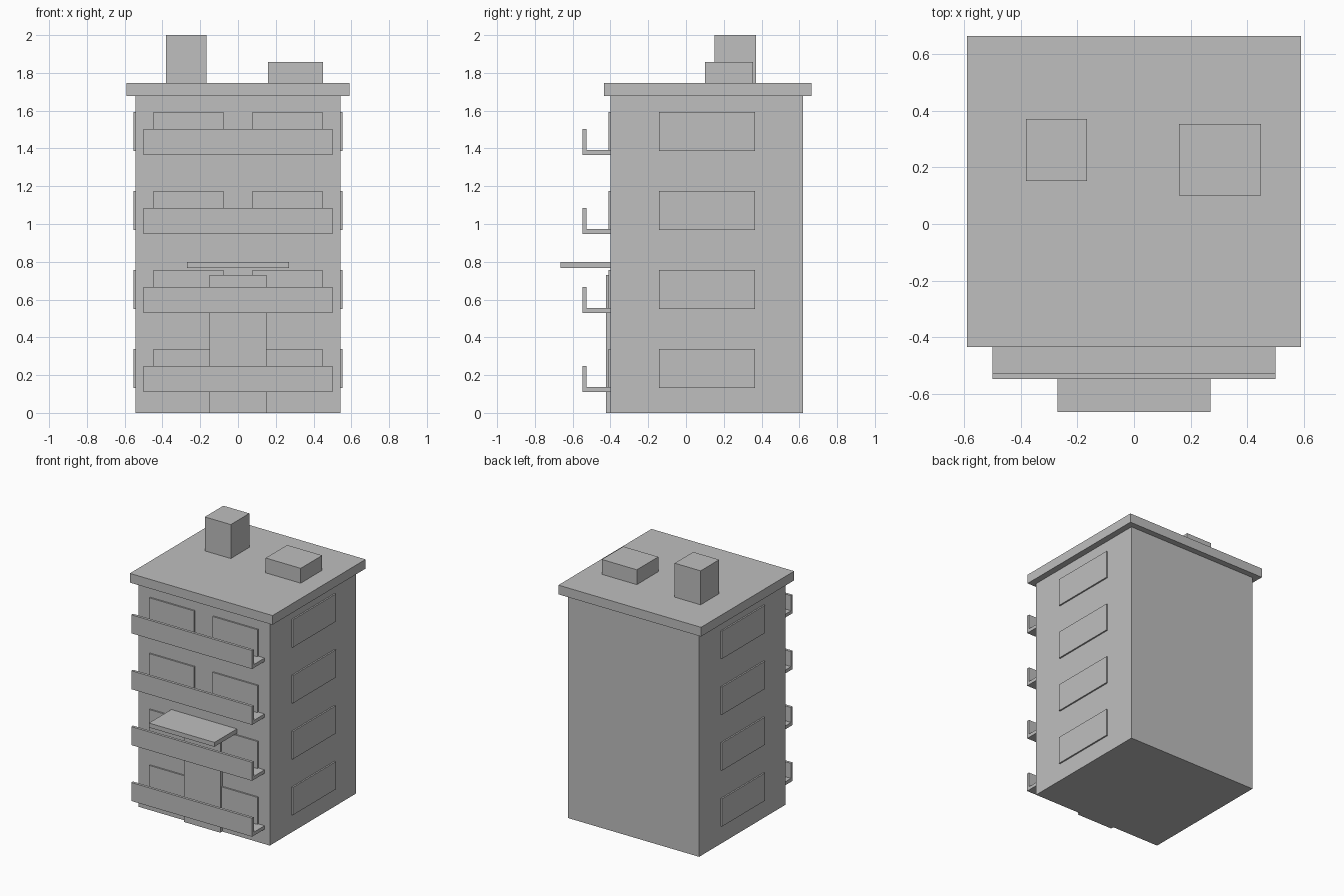
import bpy
import bmesh

if "Cube" in bpy.data.objects:
    bpy.data.objects.remove(bpy.data.objects["Cube"], do_unlink=True)

GREY = (0.52, 0.52, 0.52, 1.0)
concrete = bpy.data.materials.new("plain grey")
concrete.use_nodes = True
concrete.diffuse_color = GREY
concrete.node_tree.nodes["Principled BSDF"].inputs["Base Color"].default_value = GREY


def prism(name, profile, x0, x1):
    """Extrude a (y, z) outline along x."""
    bm = bmesh.new()
    face = bm.faces.new([bm.verts.new((x0, y, z)) for y, z in profile])
    grown = bmesh.ops.extrude_face_region(bm, geom=[face])["geom"]
    verts = [v for v in grown if isinstance(v, bmesh.types.BMVert)]
    bmesh.ops.translate(bm, verts=verts, vec=(x1 - x0, 0, 0))
    bmesh.ops.recalc_face_normals(bm, faces=bm.faces)
    mesh = bpy.data.meshes.new(name)
    bm.to_mesh(mesh)
    bm.free()
    mesh.materials.append(concrete)
    obj = bpy.data.objects.new(name, mesh)
    bpy.context.collection.objects.link(obj)
    return obj


def box(name, x, y, z):
    """Box from its (low, high) extent on each axis."""
    outline = [(y[0], z[0]), (y[1], z[0]), (y[1], z[1]), (y[0], z[1])]
    return prism(name, outline, *x)


WALL_X, FRONT, BACK = 0.543, -0.40, 0.62
EAVES, ROOF = 1.677, 1.746
FLOORS, STOREY = 4, 0.418

# Main block and roof
box("building_body", (-WALL_X, WALL_X), (FRONT, BACK), (0, EAVES))
box("roof_slab", (-0.59, 0.59), (-0.435, 0.665), (EAVES, ROOF))
box("chimney", (-0.381, -0.166), (0.152, 0.371), (ROOF, 2.0))
box("roof_hatch", (0.159, 0.449), (0.10, 0.354), (ROOF, 1.857))

# Entrance
box("front_door", (-0.15, 0.15), (-0.423, FRONT), (0, 0.73))
box("door_canopy", (-0.271, 0.271), (-0.665, FRONT), (0.767, 0.80))

for floor in range(FLOORS):
    base = 0.111 + floor * STOREY
    tag = f"floor_{floor + 1}"

    # Balcony: slab and railing in one L-shaped section
    slab, rail = base + 0.026, base + 0.138
    section = [(FRONT, base), (-0.547, base), (-0.547, rail),
               (-0.527, rail), (-0.527, slab), (FRONT, slab)]
    prism(f"balcony_{tag}", section, -0.50, 0.50)

    # Windows, two at the front and one on each side
    height = (base + 0.021, base + 0.228)
    for side, s in (("left", 1), ("right", -1)):
        box(f"front_window_{side}_{tag}", sorted((s * 0.077, s * 0.448)),
            (FRONT - 0.011, FRONT), height)
        box(f"side_window_{side}_{tag}", sorted((s * WALL_X, s * (WALL_X + 0.011))),
            (-0.143, 0.365), height)
